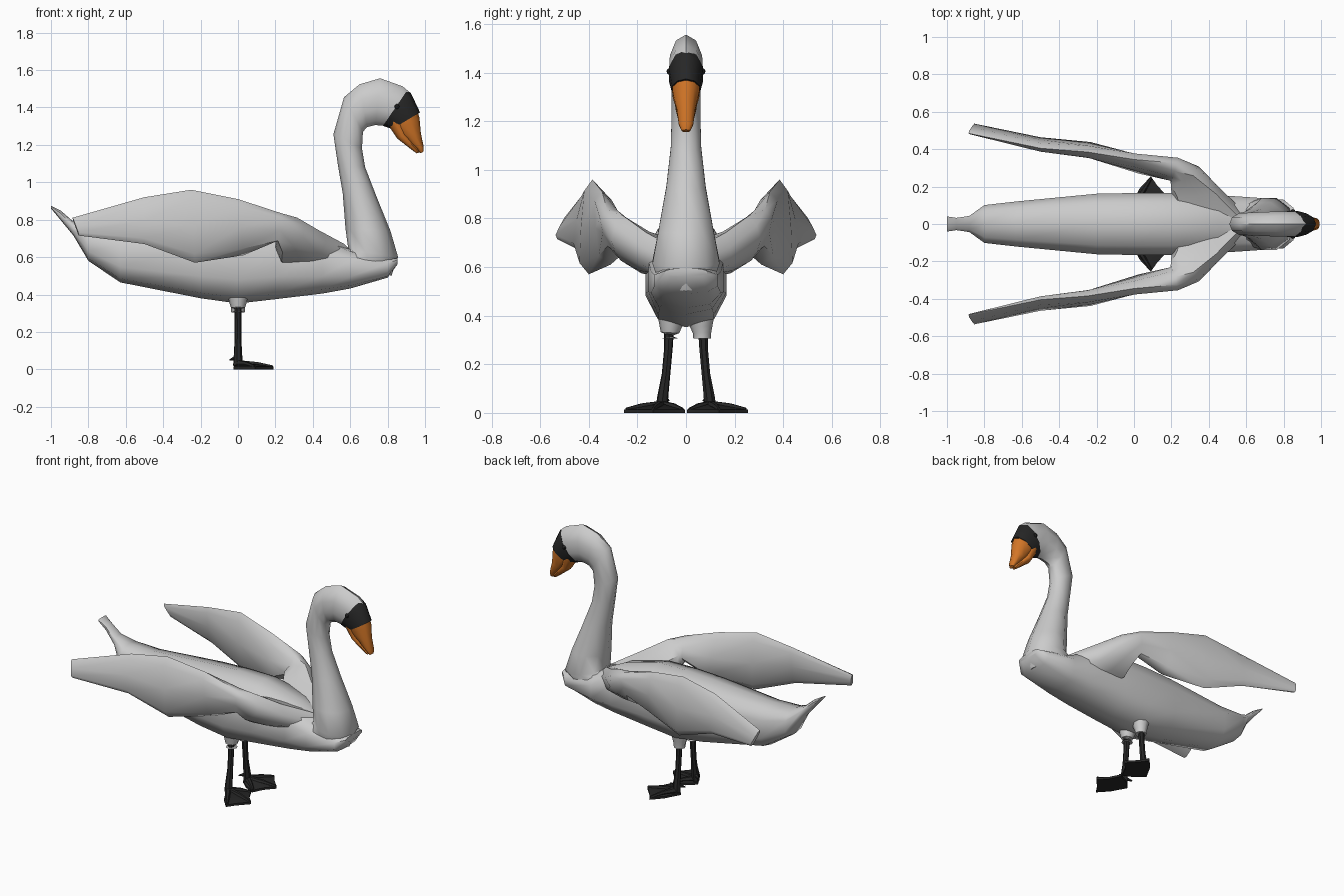
import bpy, math
from mathutils import Vector

if "Cube" in bpy.data.objects:
    bpy.data.objects.remove(bpy.data.objects["Cube"])


def material(name, rgb):
    m = bpy.data.materials.new(name)
    m.diffuse_color = (*rgb, 1)
    m.use_nodes = True
    m.node_tree.nodes["Principled BSDF"].inputs["Base Color"].default_value = m.diffuse_color
    return m


BLACK = material("dark_skin", (0.02, 0.02, 0.02))
ORANGE = material("orange_bill", (0.65, 0.18, 0.02))


def make(name, verts, faces, mat=None, angle=50):
    me = bpy.data.meshes.new(name)
    me.from_pydata([tuple(v) for v in verts], [], faces)
    ob = bpy.data.objects.new(name, me)
    bpy.context.collection.objects.link(ob)
    if mat:
        me.materials.append(mat)
    bpy.ops.object.select_all(action='DESELECT')
    bpy.context.view_layer.objects.active = ob
    ob.select_set(True)
    bpy.ops.object.mode_set(mode='EDIT')
    bpy.ops.mesh.select_all(action='SELECT')
    bpy.ops.mesh.normals_make_consistent(inside=False)
    bpy.ops.object.mode_set(mode='OBJECT')
    bpy.ops.object.shade_smooth_by_angle(angle=math.radians(angle))
    return ob


def skin(name, rings, mat=None, angle=50):
    """Bridge equal rings into a capped tube."""
    n = len(rings[0])
    verts = [v for r in rings for v in r]
    faces = [(i * n + j, i * n + (j + 1) % n, (i + 1) * n + (j + 1) % n, (i + 1) * n + j)
             for i in range(len(rings) - 1) for j in range(n)]
    faces += [tuple(range(n)), tuple(range(len(verts) - n, len(verts)))]
    return make(name, verts, faces, mat, angle)


def loft(name, sections, mat=None, power=1.0, n=10):
    """Sections: (x, z) of one profile edge, (x, z) of the other, half width in y."""
    rings = []
    for px, pz, qx, qz, w in sections:
        p, q = Vector((px, 0, pz)), Vector((qx, 0, qz))
        ring = []
        for k in range(n):
            a = 2 * math.pi * k / n
            c, s = math.cos(a), math.sin(a)
            s = math.copysign(abs(s) ** power, s)
            c = math.copysign(abs(c) ** power, c)
            ring.append((p + q) / 2 + (p - q) / 2 * c + Vector((0, w * s, 0)))
        rings.append(ring)
    return skin(name, rings, mat)


def tube(name, path, mat=None, n=7):
    """Path: (x, y, z, radius)."""
    pts = [Vector(p[:3]) for p in path]
    rings = []
    for i, p in enumerate(pts):
        d = pts[min(i + 1, len(pts) - 1)] - pts[max(i - 1, 0)]
        q = d.to_track_quat('Z', 'Y')
        rings.append([p + q @ Vector((math.cos(2 * math.pi * k / n), math.sin(2 * math.pi * k / n), 0)) * path[i][3]
                      for k in range(n)])
    return skin(name, rings, mat)


# Body with upturned tail: x, top z, bottom z, half width
body = [(-1.0, .875, .86, .042), (-.95, .85, .80, .034), (-.88, .79, .715, .045), (-.80, .755, .58, .105),
        (-.63, .75, .465, .125), (-.2, .78, .38, .168), (0, .79, .352, .172), (.2, .785, .375, .172),
        (.45, .72, .405, .16), (.6, .645, .432, .15), (.80, .60, .49, .135), (.852, .595, .56, .09)]
loft("body", [(x, t, x, b, w) for x, t, b, w in body], power=.75)

# Neck and head
loft("neck_and_head", [
    (.50, .62, .82, .50, .12), (.59, .64, .856, .60, .145), (.575, .75, .815, .74, .12),
    (.56, .94, .742, .92, .085), (.533, 1.10, .68, 1.08, .066), (.51, 1.257, .663, 1.18, .062),
    (.567, 1.455, .668, 1.27, .063), (.65, 1.524, .69, 1.295, .066), (.76, 1.556, .735, 1.306, .07),
    (.88, 1.513, .77, 1.303, .071), (.92, 1.48, .782, 1.303, .07)])

# Face mask, eyes and bill
loft("face_mask", [(.905, 1.492, .775, 1.302, .0725), (.925, 1.476, .785, 1.298, .0725),
                   (.973, 1.374, .825, 1.285, .06)], BLACK)
loft("upper_bill", [(.955, 1.40, .82, 1.305, .06), (.970, 1.345, .845, 1.27, .057), (.978, 1.26, .89, 1.235, .04),
                    (.993, 1.19, .955, 1.18, .031), (.993, 1.165, .975, 1.155, .018)], ORANGE)
loft("lower_bill", [(.89, 1.35, .80, 1.31, .056), (.90, 1.26, .85, 1.235, .044), (.965, 1.175, .94, 1.165, .024),
                    (.97, 1.16, .955, 1.155, .015)], ORANGE)

# Wing sections: lower edge, upper edge, half-thickness vector
wing = [((.20, .06, .64), (.62, .04, .61), (0, -.02, .07)),
        ((.20, .16, .65), (.47, .18, .68), (0, -.02, .08)),
        ((.20, .23, .68), (.35, .29, .77), (-.02, -.03, .065)),
        ((.20, .27, .69), (.23, .325, .835), (-.01, -.045, .02)),
        ((.03, .31, .61), (0, .345, .91), (0, -.045, 0)),
        ((-.23, .40, .57), (-.25, .385, .96), (0, -.04, 0)),
        ((-.50, .44, .67), (-.50, .405, .92), (0, -.028, 0)),
        ((-.85, .53, .715), (-.885, .485, .81), (0, -.012, -.006))]
LENS = [(0, 0), (.12, 1), (.5, 1), (.88, .8), (1, 0), (.88, -.8), (.5, -1), (.12, -1)]

for s, side in ((-1, "right"), (1, "left")):
    def m(x, y, z):
        return Vector((x, s * y, z))

    skin(side + "_wing", [[m(*a).lerp(m(*b), f) + m(*t) * g for f, g in LENS] for a, b, t in wing], angle=60)

    # Thigh and leg
    tube(side + "_thigh", [(0, s * .06, .42, .06), (0, s * .063, .355, .046), (0, s * .066, .33, .038),
                           (0, s * .066, .305, .036)], n=8)
    tube(side + "_leg", [(0, s * .07, .33, .02), (0, s * .072, .27, .018), (0, s * .082, .16, .018),
                         (0, s * .095, .07, .023), (0, s * .1, .02, .026)], BLACK)
    tube(side + "_spur", [(-.01, s * .09, .06, .015), (-.045, s * .07, .05, .003)], BLACK, 5)

    # Webbed foot: outline fanned up to the ankle, with a ridge on each toe
    outline = [(-.025, .09), (.03, .19), (.09, .255), (.125, .205), (.19, .135), (.135, .075),
               (.10, .005), (.03, .04)]
    n = len(outline)
    verts = [m(x, y, 0) for x, y in outline] + [m(x, y, .014) for x, y in outline] + [m(.02, .105, .04)]
    faces = [tuple(range(n))]
    for i in range(n):
        j = (i + 1) % n
        faces += [(i, j, n + j, n + i), (n + i, n + j, 2 * n)]
    make(side + "_foot", verts, faces, BLACK, 30)
    for k, (x, y) in enumerate(((.09, .245), (.185, .135), (.10, .015))):
        mx, my = x * .55, .1 + (y - .1) * .55
        tube(f"{side}_toe_{k}", [(.0, s * .1, .03, .022), (mx, s * my, .027, .014), (x, s * y, .014, .008)], BLACK, 6)

    # Eye
    bpy.ops.mesh.primitive_uv_sphere_add(segments=8, ring_count=6, radius=.014, location=(.85, s * .066, 1.405))
    eye = bpy.context.object
    eye.name = side + "_eye"
    eye.data.materials.append(BLACK)
